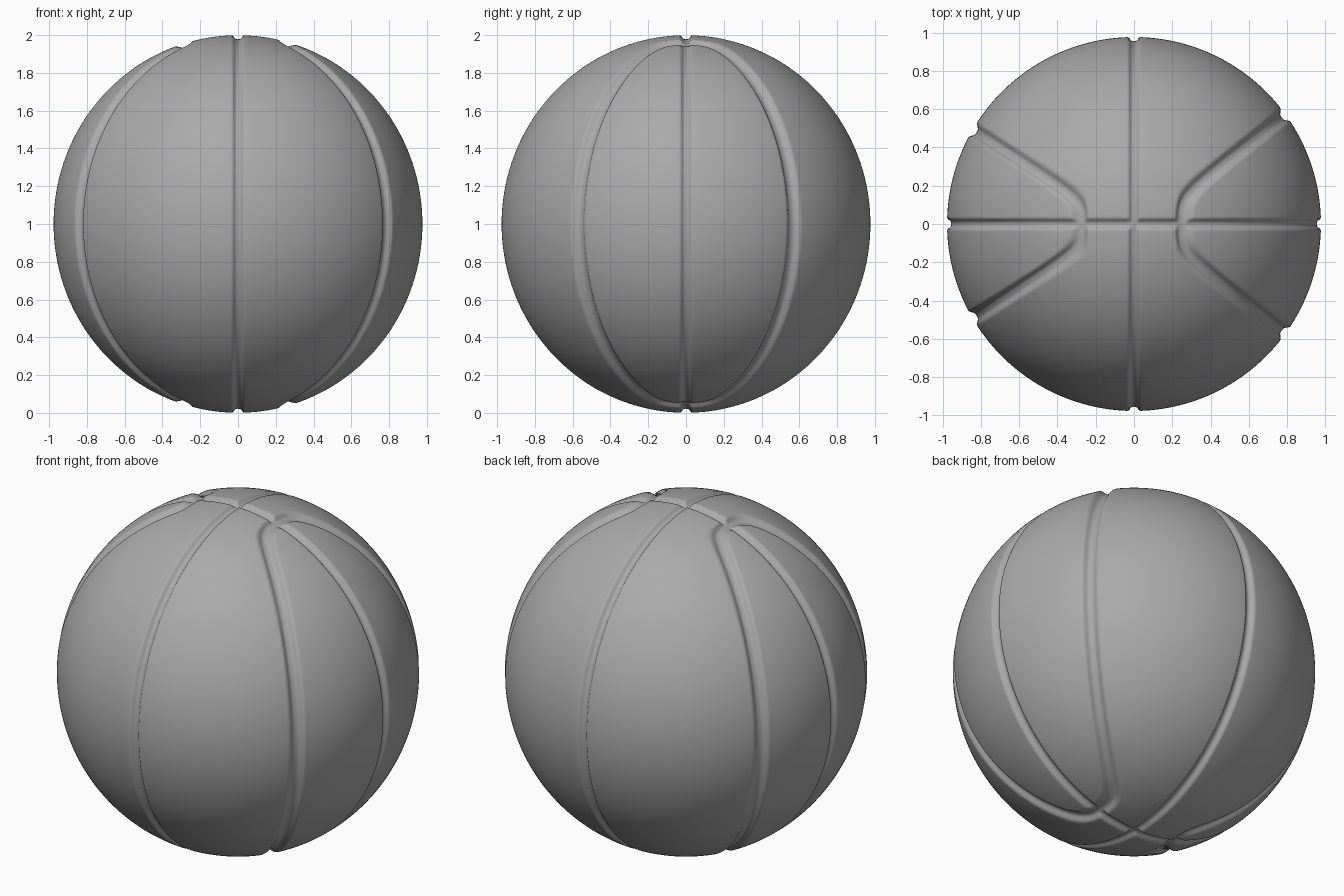
import bpy
import bmesh
from math import pi, tan
from mathutils import Matrix, Vector

RADIUS = 0.977      # horizontal radius
HEIGHT = 1.0        # vertical radius
SEGMENTS = 156      # grid cells along each cube side

old = bpy.data.objects.get("Cube")
if old:
    bpy.data.objects.remove(old, do_unlink=True)


def ramp(distance, half_width, depth):
    """Groove cross-section: rounded lip, soft wall, narrow floor."""
    t = (half_width - distance) / (half_width * 0.75)
    t = min(max(t, 0.0), 1.0)
    return depth * t * t * (3 - 2 * t)


def loop_distance(x, y, centre, reach, slope):
    """Distance to a side seam that rounds off where it crosses the pole seam."""
    u = x - centre
    if u <= 0:
        return 1.0
    v = y / slope
    error = u ** 4 - v ** 4 - reach ** 4
    gradient = Vector((4 * u ** 3, 4 * v ** 3 / slope)).length
    return abs(error) / (gradient + 1e-9)


def groove_depth(p):
    """Deepest of the two straight seams and the two side seams."""
    return max(
        ramp(abs(p.x), 0.032, 0.022),
        ramp(abs(p.y), 0.032, 0.022),
        ramp(loop_distance(p.x, p.y, 0.06, 0.19, 0.78), 0.045, 0.025),
        ramp(loop_distance(-p.x, p.y, 0.075, 0.2, 0.64), 0.045, 0.025),
    )


# Six even grids folded into a cube
bm = bmesh.new()
turns = [Matrix.Rotation(k * pi / 2, 4, "X") for k in range(4)]
turns += [Matrix.Rotation(s * pi / 2, 4, "Y") for s in (-1, 1)]
for turn in turns:
    bmesh.ops.create_grid(bm, x_segments=SEGMENTS, y_segments=SEGMENTS, size=1,
                          matrix=turn @ Matrix.Translation((0, 0, 1)))
bmesh.ops.remove_doubles(bm, verts=bm.verts, dist=0.0005)

# Inflate the cube to a ball and press the seams into it
for v in bm.verts:
    n = Vector([tan(c * pi / 4) for c in v.co]).normalized()
    p = Vector((n.x * RADIUS, n.y * RADIUS, n.z * HEIGHT))
    v.co = p - n * groove_depth(p) + Vector((0, 0, HEIGHT))
for f in bm.faces:
    f.smooth = True

mesh = bpy.data.meshes.new("seamed_ball")
bm.to_mesh(mesh)
bm.free()
ball = bpy.data.objects.new("seamed_ball", mesh)
bpy.context.collection.objects.link(ball)

# Plain grey surface
grey = bpy.data.materials.new("plain_grey")
grey.use_nodes = True
colour = (0.4, 0.4, 0.4, 1)
grey.diffuse_color = colour
for node in grey.node_tree.nodes:
    if node.type == "BSDF_PRINCIPLED":
        node.inputs["Base Color"].default_value = colour
mesh.materials.append(grey)
